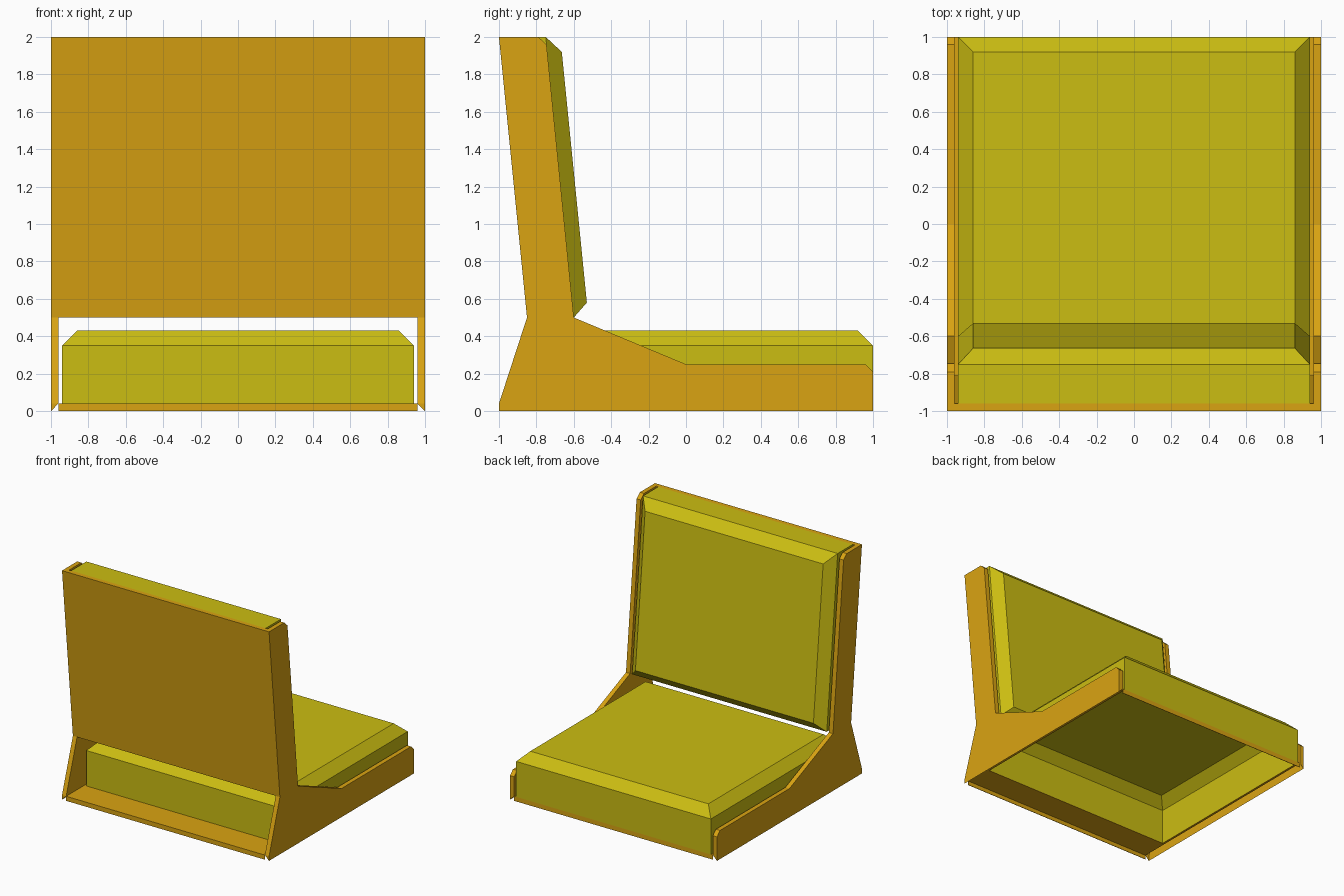
import bpy, bmesh

cube = bpy.data.objects.get("Cube")
if cube:
    bpy.data.objects.remove(cube, do_unlink=True)


def material(name, rgb):
    m = bpy.data.materials.new(name)
    m.use_nodes = True
    m.diffuse_color = (*rgb, 1)
    m.node_tree.nodes["Principled BSDF"].inputs["Base Color"].default_value = (*rgb, 1)
    return m


ORANGE = material("orange_shell", (0.70, 0.37, 0.006))
OLIVE = material("olive_cushion", (0.60, 0.51, 0.006))

RIM = 0.04      # floor height and shell thickness
HALF = 0.94     # half width of the cushions
BEVEL = 0.08


def finish(name, bm, mat):
    bmesh.ops.remove_doubles(bm, verts=bm.verts, dist=1e-4)
    bmesh.ops.recalc_face_normals(bm, faces=bm.faces)
    mesh = bpy.data.meshes.new(name)
    bm.to_mesh(mesh)
    bm.free()
    mesh.materials.append(mat)
    obj = bpy.data.objects.new(name, mesh)
    bpy.context.collection.objects.link(obj)
    return obj


def loft(name, rings, mat, cap_start=True):
    """Join rings with equal point counts, closing the ends."""
    bm = bmesh.new()
    loops = [[bm.verts.new(p) for p in ring] for ring in rings]
    n = len(loops[0])
    for a, b in zip(loops, loops[1:]):
        for i in range(n):
            j = (i + 1) % n
            bm.faces.new((a[i], a[j], b[j], b[i]))
    if cap_start:
        bm.faces.new(loops[0])
    bm.faces.new(loops[-1])
    return finish(name, bm, mat)


def prism(name, profile, x0, x1, mat):
    return loft(name, [[(x, y, z) for y, z in profile] for x in (x0, x1)], mat)


def box(name, x, y, z, mat):
    return prism(name, [(y[0], z[0]), (y[1], z[0]), (y[1], z[1]), (y[0], z[1])], *x, mat)


# Side panels: open underneath, inner wall stops at the floor
side = [(-1, 0), (-1, RIM), (-0.85, 0.5), (-1, 2), (-0.79, 2), (-0.746, 1.96),
        (-0.6, 0.5), (0, 0.25), (0.96, 0.25), (1, 0.21), (1, 0)]
for label, s in (("left", 1), ("right", -1)):
    bm = bmesh.new()
    outer = [bm.verts.new((s, y, z)) for y, z in side]
    inner = [bm.verts.new((s * (1 - RIM), y, max(z, RIM))) for y, z in side]
    n = len(side)
    bm.faces.new(outer)
    bm.faces.new(inner[1:-1] + [inner[-1], inner[0]])
    for i in range(n - 1):
        bm.faces.new((outer[i], outer[i + 1], inner[i + 1], inner[i]))
    bmesh.ops.dissolve_degenerate(bm, dist=1e-4, edges=bm.edges)
    finish(label + "_side_panel", bm, ORANGE)

# Leaning back panel
prism("back_panel", [(-0.85, 0.5), (-1, 2), (-1 + RIM, 2), (-0.85 + RIM, 0.5)],
      -1 + RIM, 1 - RIM, ORANGE)

# Floor around the seat, with low end rails
thin = (RIM - 0.004, RIM)
inside = 1 - RIM
box("front_floor", (-inside, inside), (-1, -0.75), thin, ORANGE)
for label, s in (("left", 1), ("right", -1)):
    box(label + "_floor_strip", sorted((s * HALF, s * inside)), (-0.75, 1), thin, ORANGE)
box("front_rail", (-inside, inside), (-1, -0.996), (0, RIM), ORANGE)
box("rear_rail", (-inside, inside), (0.996, 1), (0, RIM), ORANGE)


def seat_ring(inset, z):
    x, y0, y1 = HALF - inset, -0.75 + inset, 1 - inset
    return [(-x, y0, z), (x, y0, z), (x, y1, z), (-x, y1, z)]


# Seat cushion: bevelled shell, open underneath
loft("seat_cushion", [seat_ring(0, RIM), seat_ring(0, 0.35), seat_ring(BEVEL, 0.43)],
     OLIVE, cap_start=False)


def back_ring(x, low, high):
    return [(-x, *low), (x, *low), (x, *high), (-x, *high)]


# Backrest cushion, bevelled towards the sitter
loft("backrest_cushion",
     [back_ring(HALF, (-0.81, 0.5), (-0.96, 2)),
      back_ring(HALF, (-0.6, 0.5), (-0.75, 2)),
      back_ring(HALF - BEVEL, (-0.53, 0.58), (-0.664, 1.92))], OLIVE)
